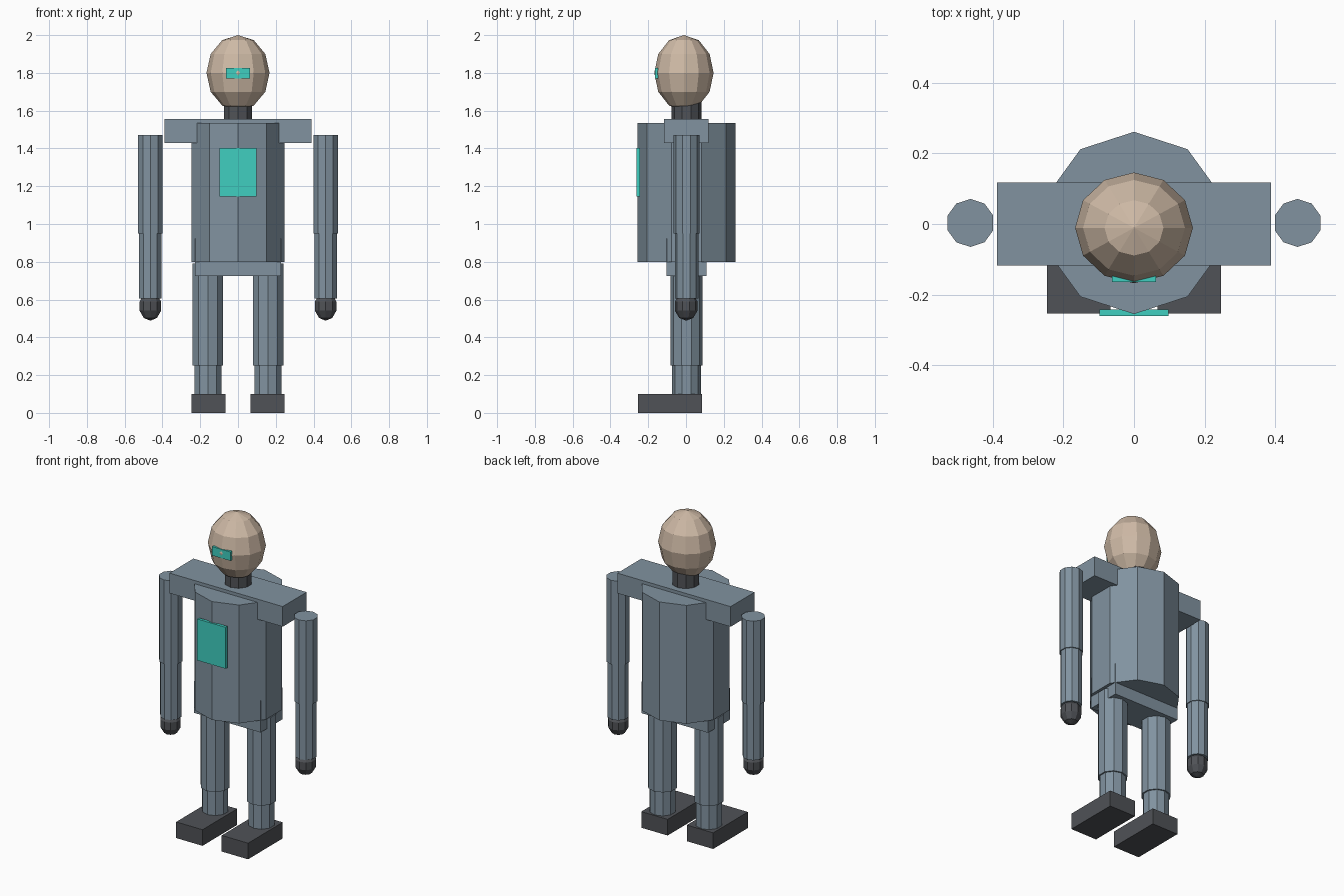
import bpy, bmesh
from mathutils import Matrix, Vector

if "Cube" in bpy.data.objects:
    bpy.data.objects.remove(bpy.data.objects["Cube"])


def material(name, rgb):
    m = bpy.data.materials.new(name)
    m.diffuse_color = (*rgb, 1)
    m.use_nodes = True
    m.node_tree.nodes["Principled BSDF"].inputs["Base Color"].default_value = m.diffuse_color
    return m


STEEL = material("steel_blue", (0.22, 0.29, 0.35))
DARK = material("dark_grey", (0.08, 0.085, 0.095))
TAN = material("tan", (0.62, 0.49, 0.38))
TEAL = material("teal", (0.05, 0.62, 0.53))


def finish(name, bm, mat):
    mesh = bpy.data.meshes.new(name)
    bm.to_mesh(mesh)
    bm.free()
    mesh.materials.append(mat)
    ob = bpy.data.objects.new(name, mesh)
    bpy.context.collection.objects.link(ob)
    return ob


def box(name, lo, hi, mat):
    lo, hi = Vector(lo), Vector(hi)
    bm = bmesh.new()
    bmesh.ops.create_cube(bm, size=1, matrix=Matrix.LocRotScale((lo + hi) / 2, None, hi - lo))
    return finish(name, bm, mat)


def tube(name, x, r, z0, z1, mat, y=0.003):
    # Ten-sided column with a corner facing front and back
    bm = bmesh.new()
    bmesh.ops.create_cone(bm, cap_ends=True, segments=10, radius1=r, radius2=r, depth=z1 - z0)
    mid = sum((v.co for v in bm.verts), Vector()) / len(bm.verts)
    far = max(bm.verts, key=lambda v: v.co.y).co
    if abs(far.x - mid.x) > 1e-4:
        bmesh.ops.rotate(bm, verts=bm.verts, matrix=Matrix.Rotation(0.314159265, 3, 'Z'))
    bmesh.ops.translate(bm, verts=bm.verts, vec=(x, y, (z0 + z1) / 2))
    return finish(name, bm, mat)


def ball(name, center, radii, segments, rings, mat):
    bm = bmesh.new()
    bmesh.ops.create_uvsphere(bm, u_segments=segments, v_segments=rings, radius=1,
                              matrix=Matrix.LocRotScale(Vector(center), None, Vector(radii)))
    return finish(name, bm, mat)


# Trunk
tube("torso", 0, 0.2585, 0.80, 1.535, STEEL)
box("shoulder_bar", (-0.389, -0.117, 1.43), (0.389, 0.118, 1.555), STEEL)
box("pelvis", (-0.228, -0.104, 0.725), (0.228, 0.109, 0.922), STEEL)
box("chest_panel", (-0.098, -0.261, 1.146), (0.098, -0.243, 1.403), TEAL)

# Head
tube("neck", 0, 0.079, 1.50, 1.68, DARK)
ball("head", (0, -0.011, 1.80), (0.167, 0.157, 0.20), 12, 6, TAN)
box("visor", (-0.063, -0.165, 1.77), (0.063, -0.148, 1.825), TEAL)

# Limbs on both sides
for side, s in (("left", -1), ("right", 1)):
    tube(side + "_upper_arm", s * 0.464, 0.068, 0.95, 1.472, STEEL)
    tube(side + "_forearm", s * 0.464, 0.062, 0.605, 0.96, STEEL)
    ball(side + "_hand", (s * 0.464, 0.001, 0.565), (0.063, 0.063, 0.077), 10, 5, DARK)
    tube(side + "_thigh", s * 0.159, 0.085, 0.25, 0.79, STEEL)
    tube(side + "_shin", s * 0.159, 0.076, 0.09, 0.26, STEEL)
    x0, x1 = sorted((s * 0.066, s * 0.247))
    box(side + "_foot", (x0, -0.254, 0), (x1, 0.086, 0.10), DARK)
